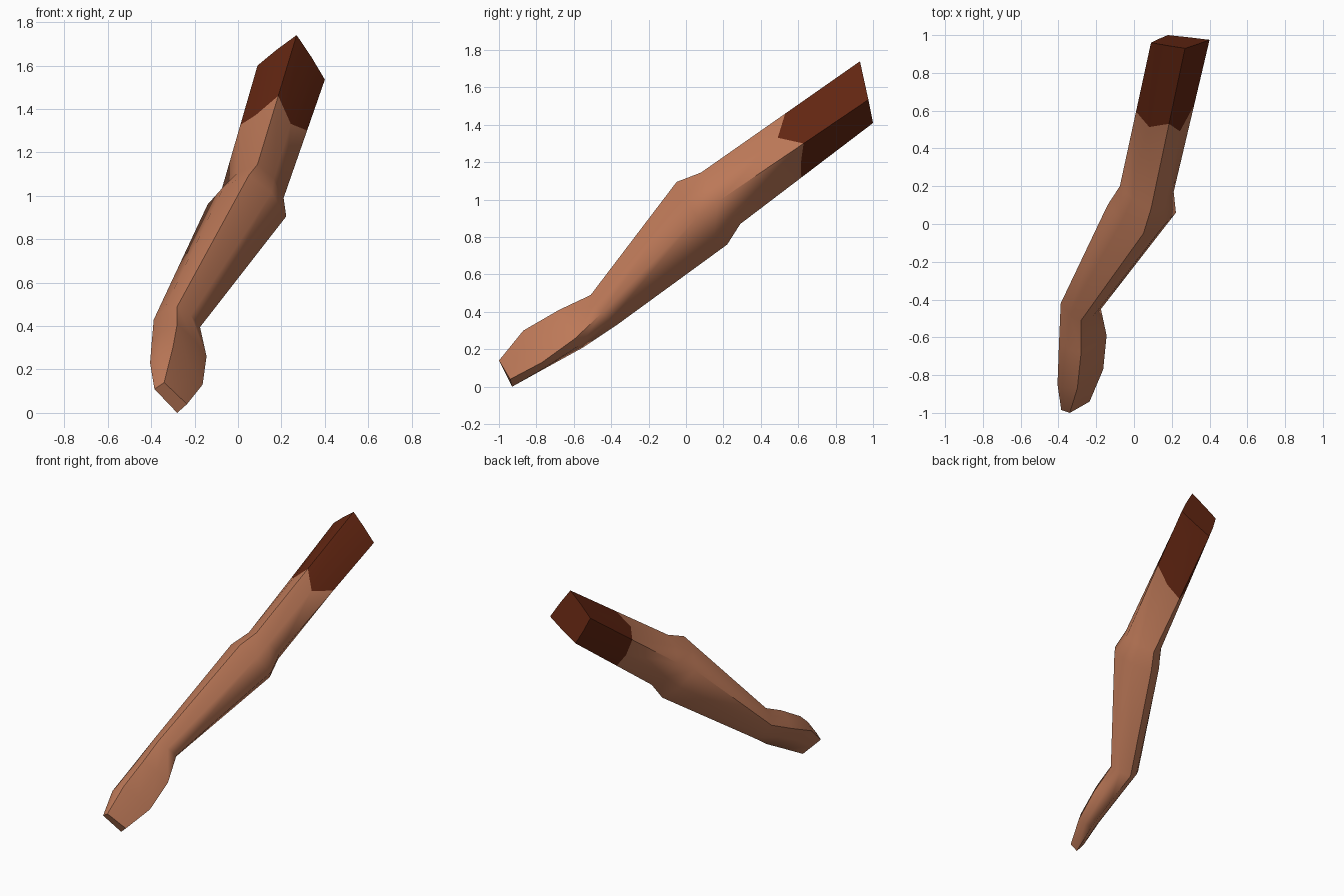
import bpy, bmesh, math
from mathutils import Vector

if "Cube" in bpy.data.objects:
    bpy.data.objects.remove(bpy.data.objects["Cube"])

def material(name, rgb):
    m = bpy.data.materials.new(name)
    m.diffuse_color = (*rgb, 1)
    m.use_nodes = True
    m.node_tree.nodes["Principled BSDF"].inputs["Base Color"].default_value = m.diffuse_color
    return m

# Cross-sections from shoulder to fingertips: top, right, bottom, left corner + roundness
SECTIONS = [
    (((.27, .93, 1.74), (.40, .975, 1.535), (.18, 1.0, 1.41), (.09, .96, 1.60)), 1.03),    # shoulder
    (((.09, .08, 1.145), (.21, .17, .99), (.07, .29, .87), (-.075, .20, 1.03)), 1.2),      # above elbow
    (((.05, -.05, 1.095), (.222, .06, .905), (.035, .22, .76), (-.14, .10, .96)), 1.2),    # below elbow
    (((-.28, -.51, .49), (-.175, -.45, .395), (-.28, -.37, .33), (-.388, -.42, .43)), 1.2),  # wrist
    (((-.28, -.68, .41), (-.145, -.59, .26), (-.26, -.55, .21), (-.397, -.63, .33)), 1.15),  # palm
    (((-.30, -.87, .30), (-.163, -.77, .13), (-.26, -.75, .10), (-.405, -.85, .23)), 1.15),  # fingers
    (((-.34, -1.0, .14), (-.235, -.94, .04), (-.28, -.93, 0.0), (-.385, -.985, .11)), 1.0),  # fingertips
]

def ring(corners, roundness):
    """Eight points: the four corners with bulged midpoints between them."""
    c = [Vector(p) for p in corners]
    centre = sum(c, Vector()) / 4
    pts = []
    for i in range(4):
        mid = (c[i] + c[(i + 1) % 4]) / 2
        pts += [c[i], centre + (mid - centre) * roundness]
    return pts

rings = [ring(*s) for s in SECTIONS]

# Wavy sleeve hem between shoulder and elbow
HEM = (.53, .45, .57, .50, .46, .48, .52, .47)
rings.insert(1, [lo.lerp(hi, t) for hi, lo, t in zip(rings[0], rings[1], HEM)])

# Loft the arm; faces before the hem are sleeve
bm = bmesh.new()
loops = [[bm.verts.new(p) for p in r] for r in rings]
for k, (a, b) in enumerate(zip(loops, loops[1:])):
    for i in range(8):
        j = (i + 1) % 8
        f = bm.faces.new((a[i], a[j], b[j], b[i]))
        f.material_index = 1 if k == 0 else 0
bm.faces.new(loops[0]).material_index = 1
bm.faces.new(loops[-1])
bmesh.ops.recalc_face_normals(bm, faces=bm.faces)

mesh = bpy.data.meshes.new("arm")
bm.to_mesh(mesh)
bm.free()
mesh.materials.append(material("skin", (.52, .195, .10)))
mesh.materials.append(material("dark_brown_sleeve", (.13, .02, .006)))
arm = bpy.data.objects.new("arm", mesh)
bpy.context.collection.objects.link(arm)
bpy.context.view_layer.objects.active = arm
arm.select_set(True)
bpy.ops.object.shade_smooth_by_angle(angle=math.radians(60))
